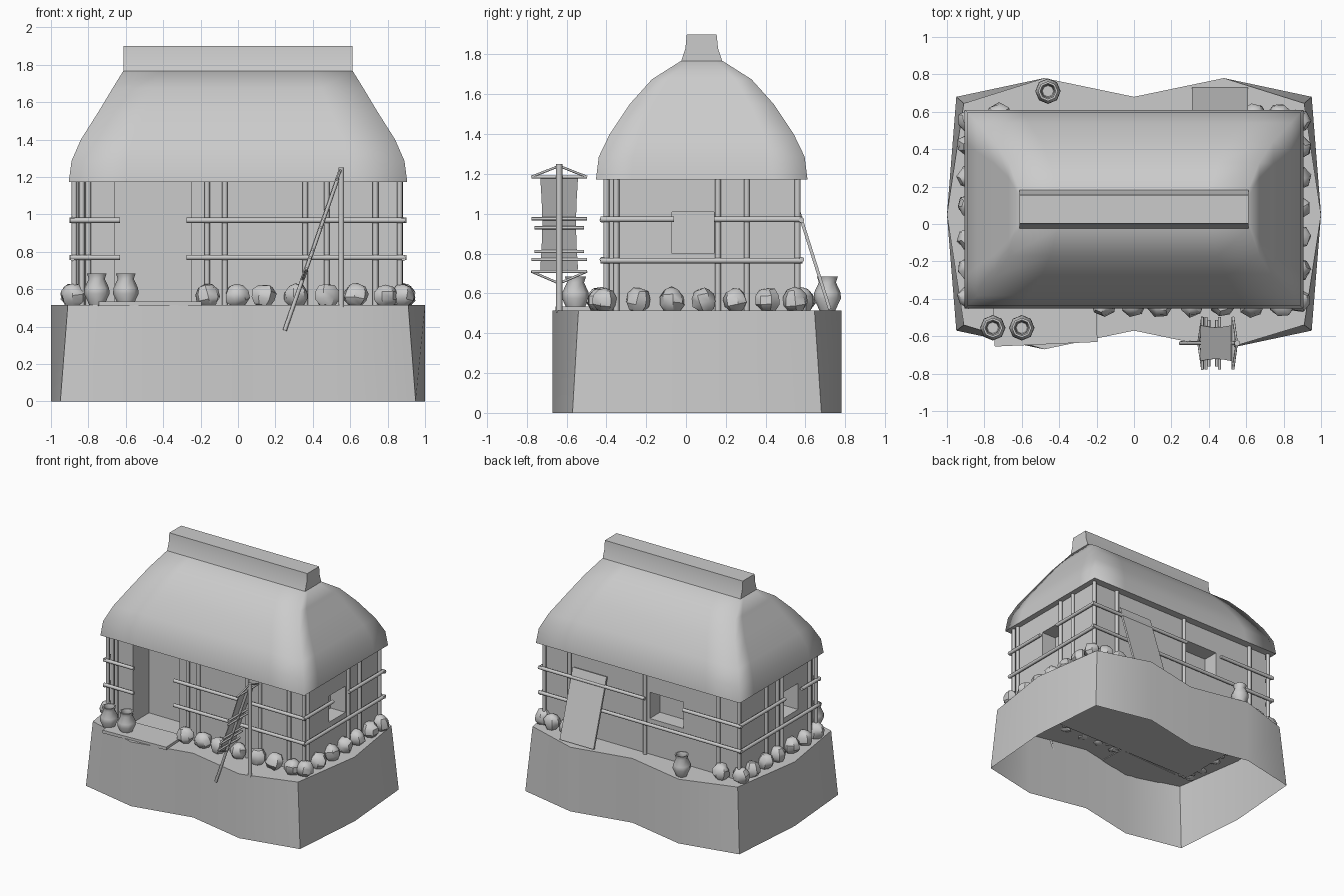
import bpy, bmesh, math, random
from mathutils import Vector, Matrix

random.seed(4)
if "Cube" in bpy.data.objects:
    bpy.data.objects.remove(bpy.data.objects["Cube"])

grey = bpy.data.materials.new("plain_grey")
grey.use_nodes = True
grey.diffuse_color = (0.6, 0.6, 0.6, 1)
grey.node_tree.nodes["Principled BSDF"].inputs["Base Color"].default_value = (0.6, 0.6, 0.6, 1)


def finish(name, bm, angle=None):
    """Turn a bmesh into an object; angle in degrees for smooth shading."""
    bmesh.ops.recalc_face_normals(bm, faces=bm.faces)
    mesh = bpy.data.meshes.new(name)
    bm.to_mesh(mesh)
    bm.free()
    mesh.materials.append(grey)
    ob = bpy.data.objects.new(name, mesh)
    bpy.context.collection.objects.link(ob)
    if angle:
        bpy.ops.object.select_all(action='DESELECT')
        ob.select_set(True)
        bpy.context.view_layer.objects.active = ob
        bpy.ops.object.shade_smooth_by_angle(angle=math.radians(angle))
    return ob


def loft(name, rings, angle=None, caps=(True, True)):
    """Skin closed rings of equal point count."""
    bm = bmesh.new()
    loops = [[bm.verts.new(p) for p in ring] for ring in rings]
    n = len(loops[0])
    for a, b in zip(loops, loops[1:]):
        for i in range(n):
            bm.faces.new((a[i], a[(i + 1) % n], b[(i + 1) % n], b[i]))
    for cap, ring in zip(caps, (loops[0], loops[-1])):
        if cap:
            bm.faces.new(ring)
    return finish(name, bm, angle)


def box(name, lo, hi, matrix=Matrix()):
    lo, hi = Vector(lo), Vector(hi)
    bm = bmesh.new()
    place = matrix @ Matrix.Translation((lo + hi) / 2) @ Matrix.Diagonal((*(hi - lo), 1))
    bmesh.ops.create_cube(bm, size=1, matrix=place)
    return finish(name, bm)


def pole(name, a, b, r=0.015):
    a, b = Vector(a), Vector(b)
    d = b - a
    bm = bmesh.new()
    bmesh.ops.create_cone(bm, cap_ends=True, segments=8, radius1=r, radius2=r, depth=d.length,
                          matrix=Matrix.Translation((a + b) / 2) @ d.to_track_quat('Z', 'Y').to_matrix().to_4x4())
    return finish(name, bm, 50)


def rect(hx, hy, cy, z, steps=6):
    """Rectangle ring subdivided on every side."""
    c = [(-hx, -hy), (hx, -hy), (hx, hy), (-hx, hy)]
    return [Vector((*Vector(c[k]).lerp(Vector(c[(k + 1) % 4]), i / steps), z)) + Vector((0, cy, 0))
            for k in range(4) for i in range(steps)]


# Earth mound, open below, corners leaning inward
def mound(x, near, far, z):
    half = [(x, near), (1, 0.05), (x, far), (0.48, 0.78), (0, far - (0.68 - 0.68))]
    front = [(-0.48, -0.67), (0, -0.57), (0.48, -0.67)]
    back = [(0.48, 0.78), (0, 0.68), (-0.48, 0.78)]
    outline = front + half[:3] + back + [(-x, far), (-1, 0.05), (-x, near)]
    return [(px, py, z) for px, py in outline]


TOP = 0.515
loft("mound", [mound(0.95, -0.57, 0.68, 0), mound(0.91, -0.54, 0.645, TOP)], 50, (False, True))

# Walls with sunken door and windows
WX, WF, WB = 0.855, -0.385, 0.545
walls = box("walls", (-WX, WF, TOP - 0.01), (WX, WB, 1.2))
openings = [
    ((-0.66, WF - 0.1, TOP), (-0.25, WF + 0.2, 1.172)),
    ((WX - 0.13, -0.07, 0.8), (WX + 0.1, 0.14, 1.01)),
    ((-WX - 0.1, -0.2, 0.8), (0.13 - WX, 0.01, 1.01)),
    ((-0.36, WB - 0.13, 0.8), (-0.06, WB + 0.1, 1.01)),
]
for lo, hi in openings:
    cutter = box("opening_cutter", lo, hi)
    cutter.hide_render = True
    cut = walls.modifiers.new("opening", 'BOOLEAN')
    cut.object, cut.solver = cutter, 'EXACT'
    bpy.context.view_layer.objects.active = walls
    bpy.ops.object.modifier_apply(modifier=cut.name)
    bpy.data.objects.remove(cutter)

# Thatched roof: domed sections, soft corners, flat underside
CY = 0.079
sections = [(0.905, 0.531, 1.173), (0.89, 0.517, 1.286), (0.84, 0.462, 1.4),
            (0.745, 0.362, 1.55), (0.67, 0.25, 1.675), (0.613, 0.105, 1.767)]
roof = loft("roof", [rect(hx, hy, CY, z) for hx, hy, z in sections], 120, (False, True))
loft("roof_underside", [rect(0.905, 0.531, CY, 1.173), rect(0.85, 0.46, CY, 1.176)], None, (False, True))
loft("ridge_cap", [rect(0.612, hy, CY, z, 1) for hy, z in
                   ((0.105, 1.76), (0.082, 1.83), (0.075, 1.9))], 40)

# Wall posts
EAVE = 1.19
posts = [(x, WF - 0.015) for x in (-0.875, -0.835, -0.8, -0.165, -0.07, 0.36, 0.475, 0.735, 0.865)]
posts += [(x, WB + 0.015) for x in (0.865, 0.64, -0.03, -0.68, -0.865)]
posts += [(WX + 0.012, y) for y in (-0.35, 0.16, 0.305)]
posts += [(-WX - 0.012, y) for y in (0.22, 0.08, 0.02, -0.33)]
for x, y in posts:
    pole("wall_post", (x, y, TOP - 0.01), (x, y, EAVE))

# Rails lashed outside the posts, broken at door and windows
LOW, HIGH = 0.77, 0.968
FY, BY, SX = WF - 0.035, WB + 0.035, WX + 0.03
for z in (LOW, HIGH):
    for a, b in ((-0.895, -0.63), (-0.275, 0.89)):
        pole("front_rail", (a, FY, z), (b, FY, z), 0.014)
pole("back_rail", (-0.9, BY, LOW), (0.9, BY, LOW), 0.014)
for a, b in ((-0.9, -0.38), (-0.04, 0.9)):
    pole("back_rail", (a, BY, HIGH), (b, BY, HIGH), 0.014)
for side, gap in ((1, (-0.06, 0.14)), (-1, (-0.2, 0.01))):
    x = side * SX
    pole("side_rail", (x, -0.43, LOW - 0.005), (x, 0.585, LOW - 0.005), 0.014)
    for a, b in ((-0.43, gap[0]), (gap[1], 0.585)):
        pole("side_rail", (x, a, HIGH + 0.004), (x, b, HIGH + 0.004), 0.014)


# Footing stones: chunky jittered boulders around the walls
def stone(x, y):
    bm = bmesh.new()
    bmesh.ops.create_uvsphere(bm, u_segments=7, v_segments=5, radius=1)
    turn = Matrix.Rotation(random.uniform(0, 6), 3, 'Z') @ Matrix.Rotation(random.uniform(-.3, .3), 3, 'X')
    for v in bm.verts:
        p = turn @ (v.co * random.uniform(0.92, 1.1))
        v.co = (x + p.x * 0.068, y + p.y * 0.062, 0.565 + p.z * 0.064)
    finish("footing_stone", bm, 40)


for x in (-0.165, -0.005, 0.14, 0.31, 0.475, 0.63, 0.79):
    stone(x, WF - 0.05)
for y in (-0.41, -0.24, -0.07, 0.09, 0.245, 0.41, 0.55):
    stone(0.88, y)
for y in (-0.39, -0.24, -0.08, 0.1, 0.25, 0.42, 0.55):
    stone(-0.88, y)
for x in (0.78, 0.64, -0.72):
    stone(x, WB + 0.04)


# Clay jars with hollow mouths
def jar(x, y):
    profile = [(0.04, 0), (0.068, 0.06), (0.066, 0.09), (0.043, 0.14), (0.053, 0.17),
               (0.042, 0.17), (0.034, 0.14), (0.05, 0.08), (0.03, 0.02)]
    rings = [[(x + r * math.cos(k * math.pi / 4), y + r * math.sin(k * math.pi / 4), TOP + z)
              for k in range(8)] for r, z in profile]
    loft("jar", rings, 60)


for x, y in ((-0.755, -0.555), (-0.6, -0.555), (-0.46, 0.71)):
    jar(x, y)

# Door plank and the board leaning at the back
box("door_plank", (-0.275, -0.12, -0.012), (0.275, 0.12, 0.012),
    Matrix.Translation((-0.475, -0.523, 0.522)) @ Matrix.Rotation(0.045, 4, 'Z'))
lean = math.atan2(0.165, 0.52)
box("leaning_board", (-0.15, -0.008, 0), (0.15, 0.008, 0.545),
    Matrix.Translation((0.46, 0.722, 0.52)) @ Matrix.Rotation(lean, 4, 'X'))

# Drying frame: upright, sloping pole, crossbars, cords and a stretched hide
RY = -0.637


def slope(z, y=RY, lift=0.0):
    return Vector((0.25 + (z - 0.38) / 2.87 + lift, y, z))


pole("frame_upright", (0.552, RY, TOP - 0.01), (0.552, RY, 1.25), 0.016)
pole("frame_slope", slope(0.38), slope(1.24), 0.011)
for z, half in ((1.185, 0.14), (0.975, 0.14), (0.93, 0.125), (0.81, 0.125), (0.77, 0.14), (0.71, 0.14)):
    pole("frame_crossbar", slope(z, RY - half), slope(z, RY + half), 0.008)
for s in (-1, 1):
    pole("frame_cord", slope(1.185, RY + s * 0.14), slope(1.24), 0.006)
    pole("frame_cord", slope(0.71, RY + s * 0.14), slope(0.65), 0.006)
hide = [[slope(z, RY + dy, lift) for dy, lift in
         ((-half, -0.012), (half, -0.012), (half, -0.006), (-half, -0.006))]
        for z, half in ((0.72, 0.095), (0.83, 0.088), (0.95, 0.084), (1.07, 0.088), (1.185, 0.095))]
loft("stretched_hide", hide, 40)
